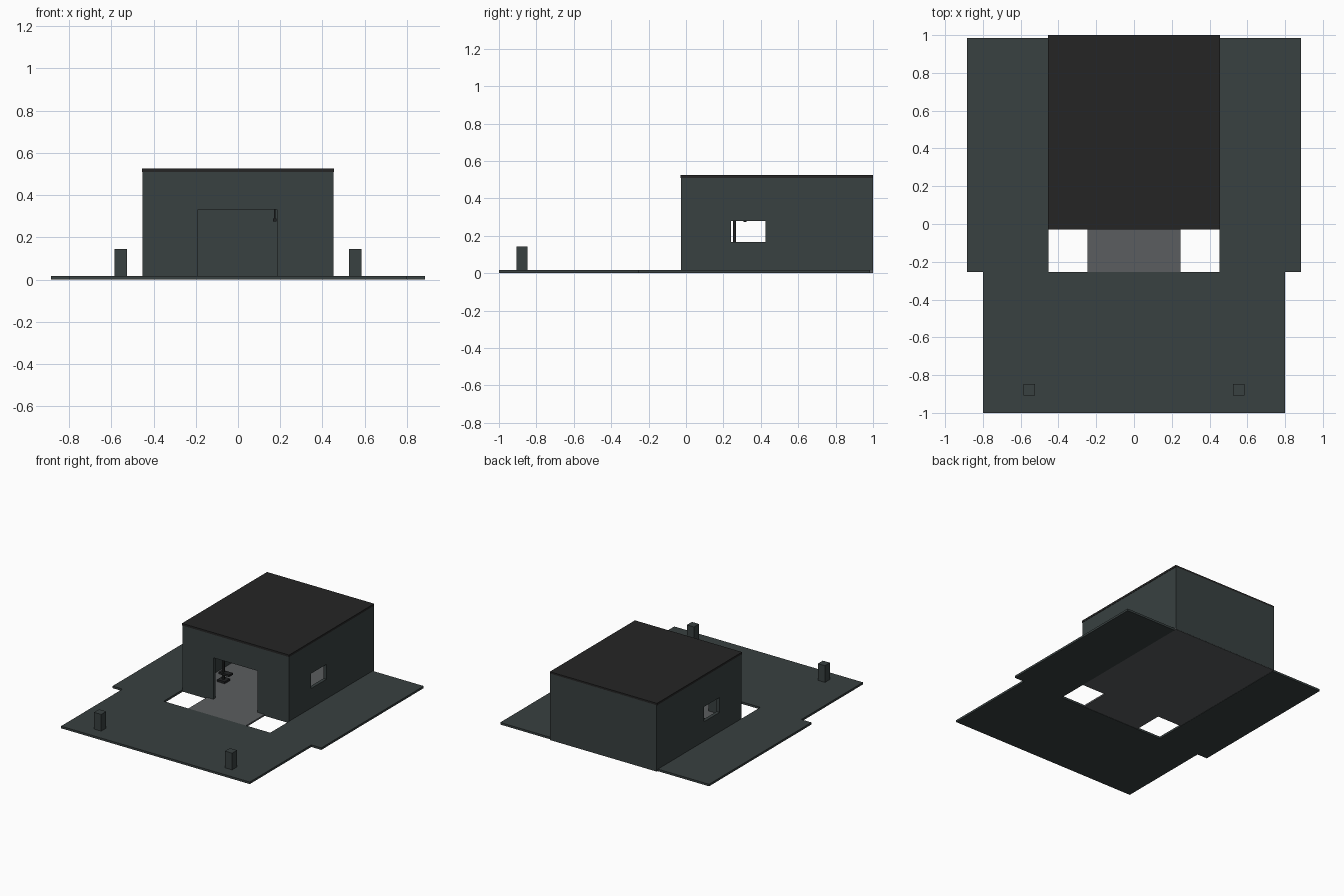
import bpy, bmesh

if "Cube" in bpy.data.objects:
    bpy.data.objects.remove(bpy.data.objects["Cube"])


def material(name, r, g, b):
    m = bpy.data.materials.new(name)
    m.diffuse_color = (r, g, b, 1)
    m.use_nodes = True
    m.node_tree.nodes["Principled BSDF"].inputs["Base Color"].default_value = m.diffuse_color
    return m


SLATE = material("slate_green", 0.040, 0.052, 0.052)
ROOF = material("roof_black", 0.018, 0.018, 0.018)
FLOOR = material("concrete_grey", 0.105, 0.110, 0.116)
DARK = material("dark_metal", 0.014, 0.015, 0.016)


def prism(name, outline, z0, z1, mat):
    """Extrude a flat outline from z0 to z1."""
    bm = bmesh.new()
    face = bm.faces.new([bm.verts.new((x, y, z0)) for x, y in outline])
    top = bmesh.ops.extrude_face_region(bm, geom=[face])["geom"]
    bmesh.ops.translate(bm, vec=(0, 0, z1 - z0),
                        verts=[v for v in top if isinstance(v, bmesh.types.BMVert)])
    bmesh.ops.recalc_face_normals(bm, faces=bm.faces)
    me = bpy.data.meshes.new(name)
    bm.to_mesh(me)
    bm.free()
    me.materials.append(mat)
    ob = bpy.data.objects.new(name, me)
    bpy.context.collection.objects.link(ob)
    return ob


def box(name, x0, x1, y0, y1, z0, z1, mat):
    return prism(name, [(x0, y0), (x1, y0), (x1, y1), (x0, y1)], z0, z1, mat)


def cut(target, cutter):
    """Boolean the cutter out of the target and discard it."""
    mod = target.modifiers.new("cut", "BOOLEAN")
    mod.operation = "DIFFERENCE"
    mod.solver = "EXACT"
    mod.object = cutter
    cutter.hide_render = True
    bpy.context.view_layer.objects.active = target
    bpy.ops.object.modifier_apply(modifier=mod.name)
    bpy.data.objects.remove(cutter)


W = 0.452   # half width of the building
T = 0.025   # wall thickness

# Yard: front court plus two side strips around the building
half = [(0.8, -1), (0.8, -0.255), (0.885, -0.255), (0.885, 0.985), (W, 0.985), (W, -0.255)]
prism("yard", half + [(-x, y) for x, y in reversed(half)], 0, 0.016, SLATE)

# Concrete floor with the entrance path in front
path = [(0.245, -0.255), (0.245, -0.026), (W, -0.026), (W, 0.999)]
prism("floor", path + [(-x, y) for x, y in reversed(path)], 0.002, 0.014, FLOOR)

# Walls: hollow shell with doorway and a window through both sides
walls = box("walls", -W, W, -0.028, 1.0, 0.004, 0.512, SLATE)
cut(walls, box("room_cutter", -W + T, W - T, -0.028 + T, 1.0 - T, -0.1, 0.6, SLATE))
cut(walls, box("door_cutter", -0.19, 0.184, -0.1, 0.1, -0.1, 0.332, SLATE))
cut(walls, box("window_cutter", -1, 1, 0.24, 0.425, 0.166, 0.28, SLATE))

# Flat roof
box("roof", -W - 0.002, W + 0.002, -0.03, 1.0, 0.51, 0.526, ROOF)

# Gate posts
for side, s in (("left", -1), ("right", 1)):
    x = s * 0.555
    box(side + "_gate_post", x - 0.03, x + 0.03, -0.907, -0.847, 0.012, 0.144, SLATE)

# Thin rack stand inside, with foot and shelf
box("stand_pole", -0.31, -0.295, 0.25, 0.266, 0.014, 0.4, DARK)
box("stand_foot", -0.335, -0.27, 0.225, 0.29, 0.014, 0.03, DARK)
box("stand_shelf", -0.33, -0.24, 0.235, 0.28, 0.07, 0.085, DARK)

# Hanging lamp
box("lamp_cord", 0.171, 0.177, 0.312, 0.318, 0.285, 0.512, DARK)
box("lamp_head", 0.166, 0.182, 0.307, 0.323, 0.274, 0.288, DARK)
